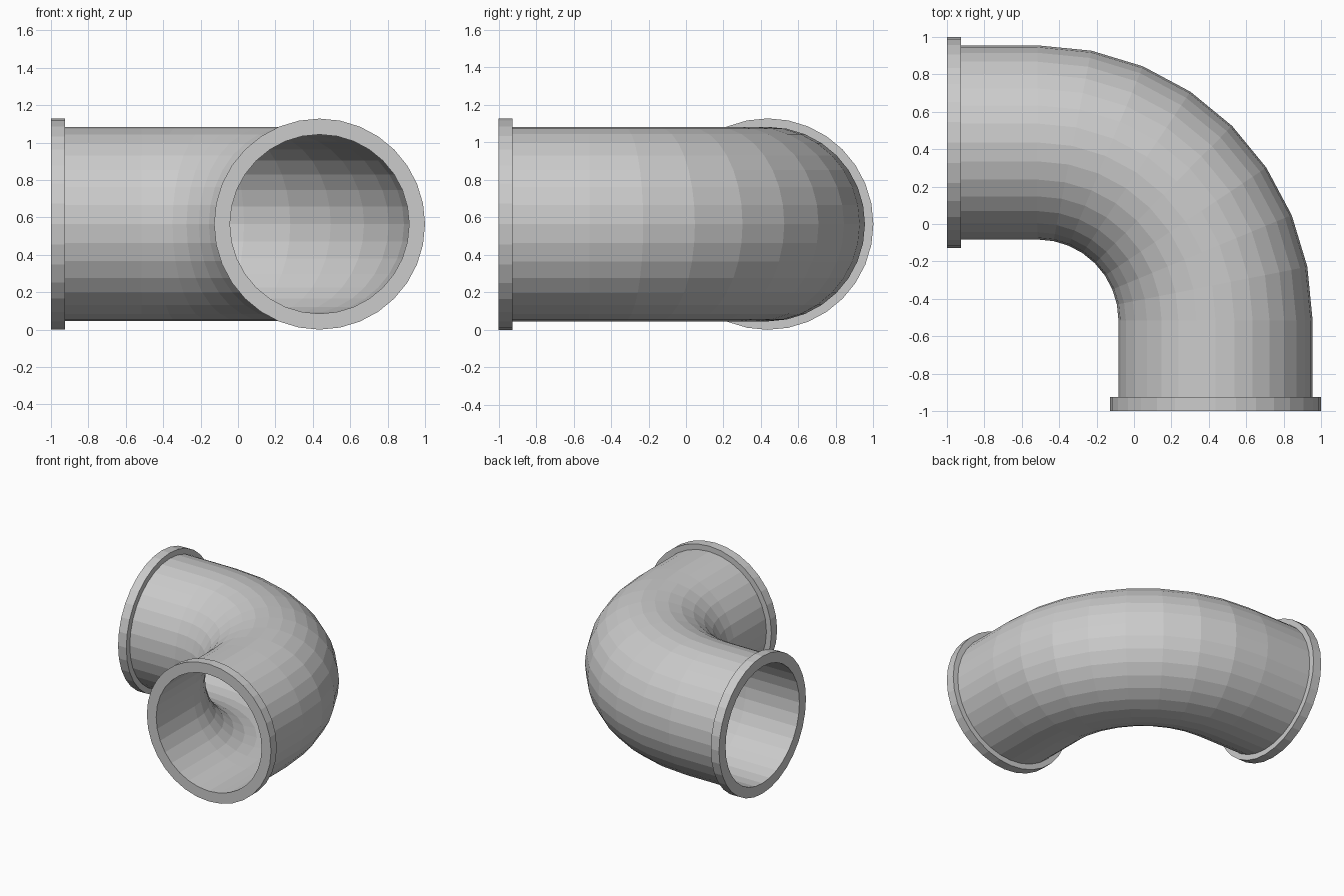
import bpy, bmesh
from math import sin, cos, pi
from mathutils import Vector

if "Cube" in bpy.data.objects:
    bpy.data.objects.remove(bpy.data.objects["Cube"])

SIDES, STEPS = 32, 8
R_FLANGE, R_OUT, R_IN = 0.564, 0.519, 0.479
AXIS, Z = 0.436, 0.564           # pipe axis offset and height
FLANGE, C = 0.075, -0.515        # flange thickness, bend centre (x = y = C)
BEND = AXIS - C


def station(x, y, angle, radius):
    """Ring centre, bend angle and ring radius."""
    return (Vector((x, y, Z)), angle, radius)


def bend(radius):
    """Rings along the quarter bend."""
    out = []
    for i in range(STEPS + 1):
        a = i * pi / 2 / STEPS
        out.append(station(C + BEND * sin(a), C + BEND * cos(a), a, radius))
    return out


def loft(name, stations):
    """Join the rings one after another and close the last to the first."""
    bm = bmesh.new()
    rings = []
    for centre, a, r in stations:
        side = Vector((sin(a), cos(a), 0))
        rings.append([bm.verts.new(centre + side * r * cos(t) + Vector((0, 0, r * sin(t))))
                      for t in (2 * pi * k / SIDES for k in range(SIDES))])
    for i, ring in enumerate(rings):
        nxt = rings[(i + 1) % len(rings)]
        for k in range(SIDES):
            j = (k + 1) % SIDES
            bm.faces.new((ring[k], ring[j], nxt[j], nxt[k]))
    bmesh.ops.recalc_face_normals(bm, faces=bm.faces)
    mesh = bpy.data.meshes.new(name)
    bm.to_mesh(mesh)
    bm.free()
    obj = bpy.data.objects.new(name, mesh)
    bpy.context.collection.objects.link(obj)
    return obj


# Left flange, outer wall, front flange, then back along the inner wall
left = [station(-1, AXIS, 0, R_FLANGE), station(-1 + FLANGE, AXIS, 0, R_FLANGE),
        station(-1 + FLANGE, AXIS, 0, R_OUT)]
front = [station(AXIS, -1 + FLANGE, pi / 2, R_OUT), station(AXIS, -1 + FLANGE, pi / 2, R_FLANGE),
         station(AXIS, -1, pi / 2, R_FLANGE)]
inner = [station(AXIS, -1, pi / 2, R_IN)] + bend(R_IN)[::-1] + [station(-1, AXIS, 0, R_IN)]
loft("flanged_pipe_elbow", left + bend(R_OUT) + front + inner)
